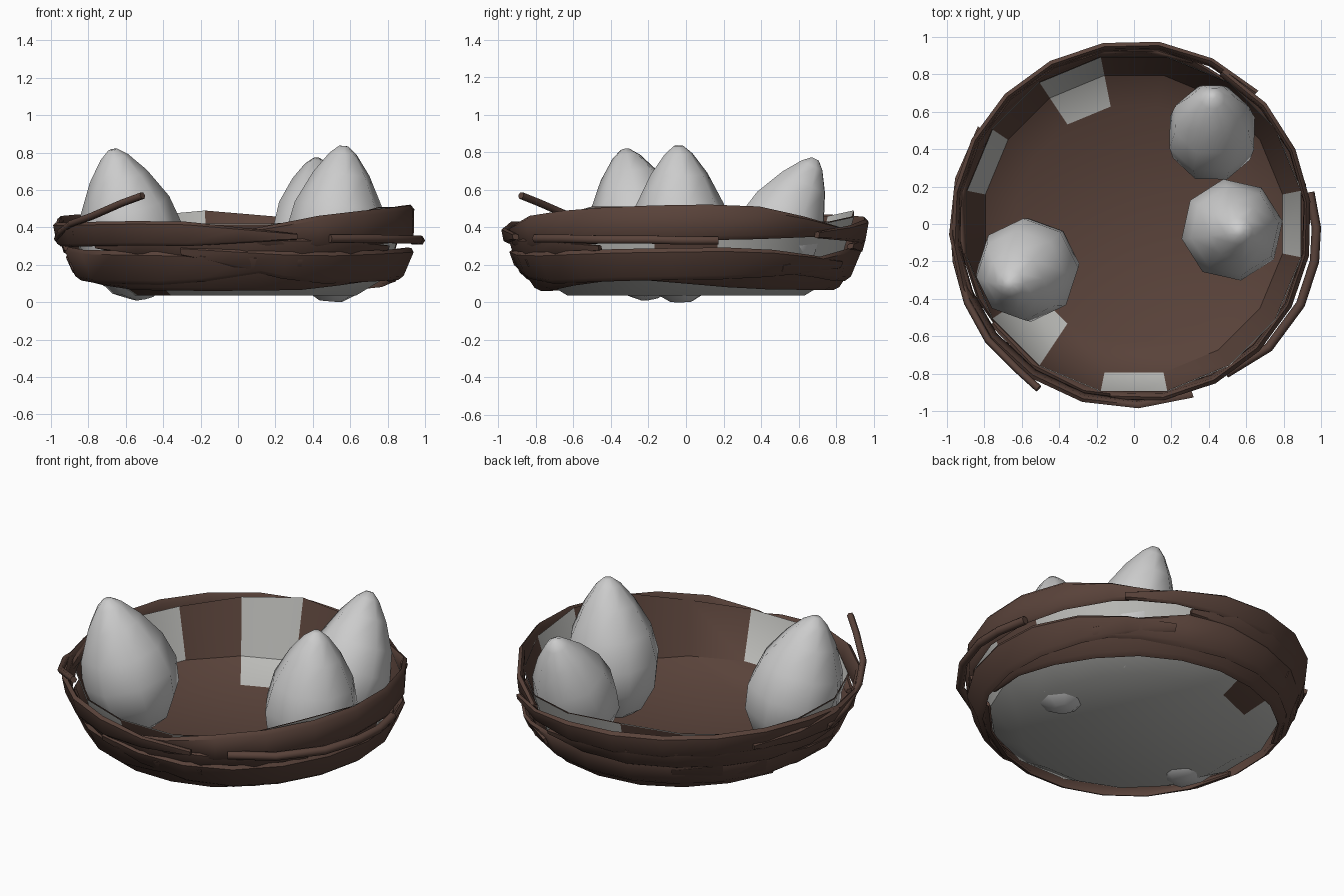
import bpy, bmesh, math
from mathutils import Vector

if "Cube" in bpy.data.objects:
    bpy.data.objects.remove(bpy.data.objects["Cube"])

brown = bpy.data.materials.new("twig_brown")
brown.diffuse_color = (0.10, 0.055, 0.042, 1)
brown.use_nodes = True
brown.node_tree.nodes["Principled BSDF"].inputs["Base Color"].default_value = brown.diffuse_color
grey = bpy.data.materials.new("plain_grey")
grey.diffuse_color = (0.5, 0.5, 0.48, 1)
grey.use_nodes = True
grey.node_tree.nodes["Principled BSDF"].inputs["Base Color"].default_value = grey.diffuse_color


def finish(name, bm, mats, angle=50):
    mesh = bpy.data.meshes.new(name)
    bm.to_mesh(mesh)
    bm.free()
    ob = bpy.data.objects.new(name, mesh)
    bpy.context.collection.objects.link(ob)
    for m in mats:
        mesh.materials.append(m)
    bpy.context.view_layer.objects.active = ob
    ob.select_set(True)
    bpy.ops.object.shade_smooth_by_angle(angle=math.radians(angle))
    ob.select_set(False)
    return ob


def loft(bm, rings, cap=True):
    # bridge a list of equal closed rings
    vr = [[bm.verts.new(p) for p in r] for r in rings]
    n = len(vr[0])
    for a, b in zip(vr, vr[1:]):
        for i in range(n):
            bm.faces.new((a[i], a[(i + 1) % n], b[(i + 1) % n], b[i]))
    if cap:
        bm.faces.new(vr[0][::-1])
        bm.faces.new(vr[-1])
    bmesh.ops.recalc_face_normals(bm, faces=bm.faces)


def polar(a, r, z):
    a = math.radians(a)
    return Vector((r * math.cos(a), r * math.sin(a), z))


# Bowl lining: thin floor and wall, with a wavy rim and odd panels in the other colour
N = 16
RIM = [.51, .47, .43, .43, .46, .49, .46, .43, .44, .43, .42, .41, .42, .42, .44, .51]
ODD = {(0, 5), (1, 5), (1, 7), (0, 10), (1, 10), (1, 12), (1, 0)}


def lining(name, d, flip):
    bm = bmesh.new()
    rings = []
    for r, z in ((.64, .04), (.81, .14), (.91, None)):
        rings.append([bm.verts.new(polar((i - .5) * 360 / N, r + d, (RIM[i] if z is None else z) - d))
                      for i in range(N)])
    floor = bm.faces.new(rings[0])
    floor.material_index = int(flip)
    for j in range(2):
        for i in range(N):
            k = (i + 1) % N
            f = bm.faces.new((rings[j][i], rings[j + 1][i], rings[j + 1][k], rings[j][k]))
            f.material_index = int(flip != ((j, i) in ODD))
            if flip:
                f.normal_flip()
    if flip:
        floor.normal_flip()
    finish(name, bm, (brown, grey), 40)


lining("bowl_inside", 0, False)
lining("bowl_outside", .004, True)


# Flat woven bands that wrap round the bowl
def wall_r(z):
    pts = ((.04, .79), (.12, .86), (.22, .91), (.32, .94), (.42, .96), (.54, .945))
    for (z0, r0), (z1, r1) in zip(pts, pts[1:]):
        if z <= z1:
            break
    return r0 + (r1 - r0) * (z - z0) / (z1 - z0)


def band(name, a0, a1, zs, h, off=0.0):
    steps = max(5, round((a1 - a0) / 18))
    rings = []
    for s in range(steps + 1):
        t = s / steps
        u = t * (len(zs) - 1)
        k = min(int(u), len(zs) - 2)
        zc = zs[k] + (zs[k + 1] - zs[k]) * (u - k)
        w = h / 2 * (0.25 + 0.75 * min(1, 4 * min(t, 1 - t)))
        a = a0 + (a1 - a0) * t
        ring = []
        for f, d in ((-1, -.006), (-.75, .012), (.75, .012), (1, -.006), (.7, -.022), (-.7, -.022)):
            z = zc + f * w
            ring.append(polar(a, wall_r(z) + d + off, z))
        rings.append(ring)
    bm = bmesh.new()
    loft(bm, rings)
    finish(name, bm, (brown,))


BANDS = [
    ("band_front_upper", 148, 289, (.37, .36, .37, .35), .13, .02),
    ("band_right_rim", 262, 420, (.33, .38, .42, .43, .38), .19, -.012),
    ("band_back_rim", 47, 205, (.36, .38, .40, .40, .37), .14, .012),
    ("band_left_low", 120, 292, (.22, .23, .19, .18, .21), .18, -.002),
    ("band_right_low", 251, 425, (.27, .18, .20, .21, .20), .17, .006),
    ("band_back_low", 35, 190, (.18, .21, .22, .19), .19, .0),
    ("band_base_front", 190, 330, (.13, .12, .13), .12, -.02),
    ("band_base_back", 340, 520, (.14, .13, .13), .13, -.02),
    ("band_back_middle", 70, 190, (.30, .31, .29), .12, .004),
    ("band_front_middle", 215, 330, (.30, .28, .29), .12, -.01),
]
for b in BANDS:
    band(*b)


# Loose round twigs
def twig(name, pts, r):
    cu = bpy.data.curves.new(name, 'CURVE')
    cu.dimensions = '3D'
    cu.bevel_depth = r
    cu.bevel_resolution = 1
    cu.use_fill_caps = True
    sp = cu.splines.new('POLY')
    sp.points.add(len(pts) - 1)
    for p, c in zip(sp.points, pts):
        p.co = (*c, 1)
    cu.materials.append(brown)
    ob = bpy.data.objects.new(name, cu)
    bpy.context.collection.objects.link(ob)


twig("twig_right", [(.49, -.80, .34), (.72, -.66, .34), (.89, -.43, .335), (.965, -.2, .335),
                    (.975, -.02, .33), (.94, .17, .33)], .025)
twig("twig_left", [(-.51, -.88, .57), (-.62, -.78, .53), (-.78, -.62, .46), (-.89, -.42, .42),
                   (-.95, -.2, .37), (-.965, 0, .34)], .02)


# Eggs: revolved profile along a tilted axis
EGG = ((0, .22), (.07, .58), (.24, .91), (.42, 1), (.62, .87), (.82, .56), (.95, .27), (1, .09))


def egg(name, base, tip, r, sides, spin):
    base, tip = Vector(base), Vector(tip)
    q = (tip - base).to_track_quat('Z', 'Y')
    length = (tip - base).length
    rings = [[base + q @ polar(spin + i * 360 / sides, r * w, length * t) for i in range(sides)]
             for t, w in EGG]
    bm = bmesh.new()
    loft(bm, rings)
    finish(name, bm, (), 60)


egg("egg_left", (-.50, -.19, .025), (-.67, -.325, .815), .28, 8, 10)
egg("egg_right", (.495, -.025, .005), (.565, -.04, .835), .275, 8, 22)
egg("egg_back", (.415, .34, .07), (.42, .69, .765), .245, 8, 22)
